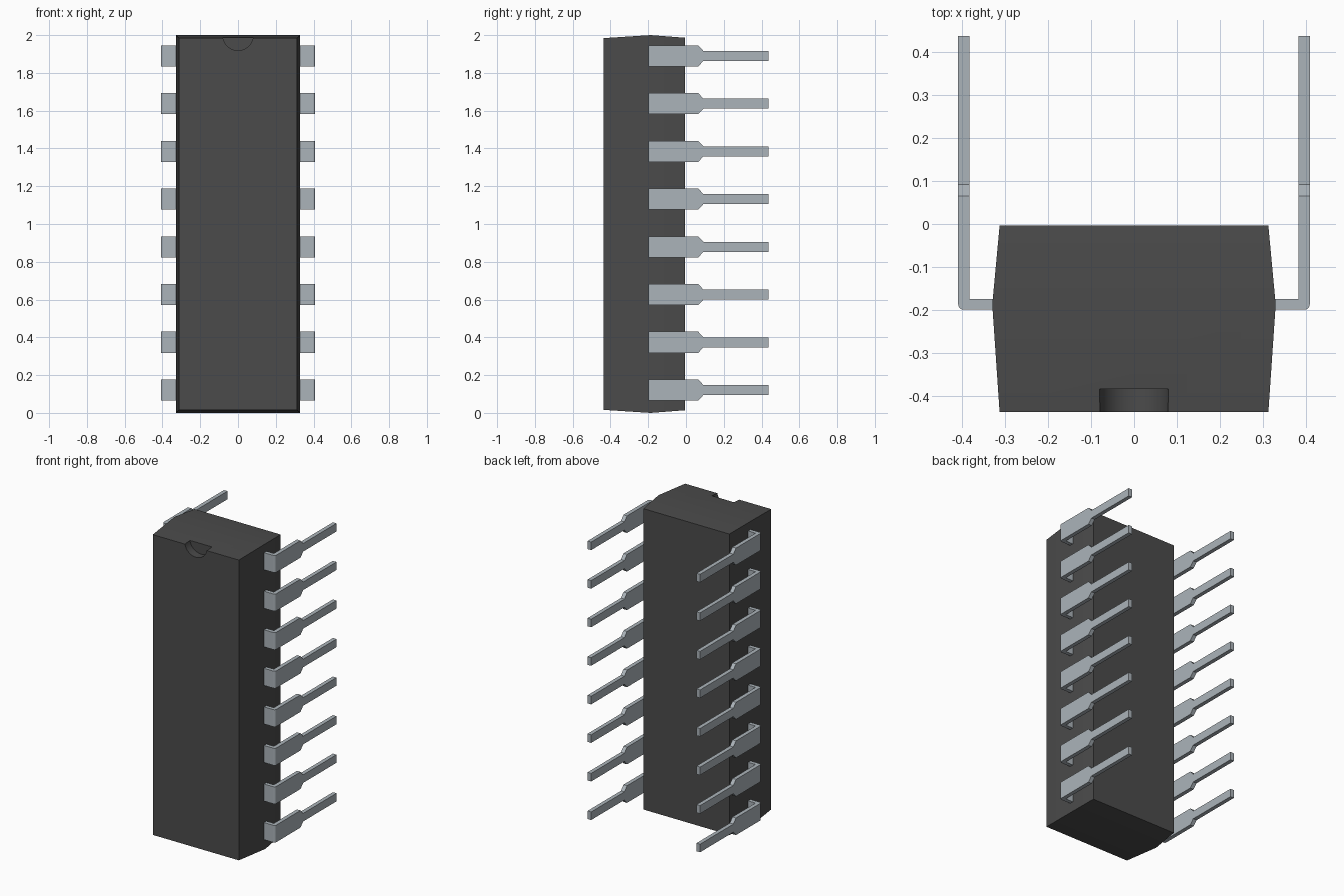
import bpy, bmesh, math
from mathutils import Matrix

cube = bpy.data.objects.get("Cube")
if cube:
    bpy.data.objects.remove(cube, do_unlink=True)


def material(name, rgb, roughness):
    m = bpy.data.materials.new(name)
    m.use_nodes = True
    m.diffuse_color = (*rgb, 1)
    bsdf = m.node_tree.nodes["Principled BSDF"]
    bsdf.inputs["Base Color"].default_value = (*rgb, 1)
    bsdf.inputs["Roughness"].default_value = roughness
    return m


def make_object(name, bm, mat=None):
    bmesh.ops.recalc_face_normals(bm, faces=bm.faces[:])
    mesh = bpy.data.meshes.new(name)
    bm.to_mesh(mesh)
    bm.free()
    ob = bpy.data.objects.new(name, mesh)
    bpy.context.collection.objects.link(ob)
    if mat:
        mesh.materials.append(mat)
    return ob


def select_only(ob):
    bpy.ops.object.select_all(action='DESELECT')
    ob.select_set(True)
    bpy.context.view_layer.objects.active = ob


plastic = material("dark grey plastic", (0.07, 0.07, 0.07), 0.6)
metal = material("light steel", (0.41, 0.455, 0.49), 0.5)

# Body: three rectangular sections, widest at the parting line
bm = bmesh.new()
rings = []
for y, hx, hz in ((-0.437, 0.312, 0.984), (-0.187, 0.329, 1.0), (-0.004, 0.312, 0.986)):
    rings.append([bm.verts.new((sx * hx, y, 1 + sz * hz))
                  for sx, sz in ((-1, -1), (1, -1), (1, 1), (-1, 1))])
for a, b in zip(rings, rings[1:]):
    for i in range(4):
        j = (i + 1) % 4
        bm.faces.new((a[i], a[j], b[j], b[i]))
bm.faces.new(rings[0])
bm.faces.new(rings[-1])
body = make_object("body", bm, plastic)

# Half-round orientation notch at the top of the front face
bm = bmesh.new()
bmesh.ops.create_cone(bm, cap_ends=True, segments=48, radius1=0.081, radius2=0.081, depth=0.2,
                      matrix=Matrix.Translation((0, -0.483, 2.0)) @ Matrix.Rotation(math.pi / 2, 4, 'X'))
cutter = make_object("notch_cutter", bm, plastic)
cutter.hide_render = True
cut = body.modifiers.new("notch", 'BOOLEAN')
cut.operation = 'DIFFERENCE'
cut.solver = 'EXACT'
cut.object = cutter
select_only(body)
bpy.ops.object.modifier_apply(modifier=cut.name)
bpy.data.objects.remove(cutter, do_unlink=True)
select_only(body)
bpy.ops.object.shade_smooth_by_angle(angle=math.radians(30))

# Pin: bent wide shoulder, then a taper and a narrow leg
PIN_Z, HALF, PITCH = 0.121, 0.056, 0.2527
shoulder = [(0.30, -0.199), (0.396, -0.199), (0.402, -0.1974), (0.4064, -0.193),
            (0.408, -0.187), (0.408, 0.065), (0.382, 0.065), (0.382, -0.174), (0.30, -0.174)]
bm = bmesh.new()
base = bm.faces.new([bm.verts.new((x, y, PIN_Z - HALF)) for x, y in shoulder])
up = bmesh.ops.extrude_face_region(bm, geom=[base], use_keep_orig=True)
bmesh.ops.translate(bm, vec=(0, 0, 2 * HALF),
                    verts=[g for g in up["geom"] if isinstance(g, bmesh.types.BMVert)])
tip = next(f for f in bm.faces if all(v.co.y > 0.06 for v in f.verts))
for y, half in ((0.092, 0.0265), (0.437, 0.0265)):
    tip = bmesh.ops.extrude_discrete_faces(bm, faces=[tip])["faces"][0]
    for v in tip.verts:
        v.co.y = y
        v.co.z = PIN_Z + math.copysign(half, v.co.z - PIN_Z)
pins = make_object("pins", bm, metal)

# Eight pins per side
row = pins.modifiers.new("row", 'ARRAY')
row.count = 8
row.use_relative_offset = False
row.use_constant_offset = True
row.constant_offset_displace = (0, 0, PITCH)
pins.modifiers.new("both_sides", 'MIRROR').use_axis[0] = True
